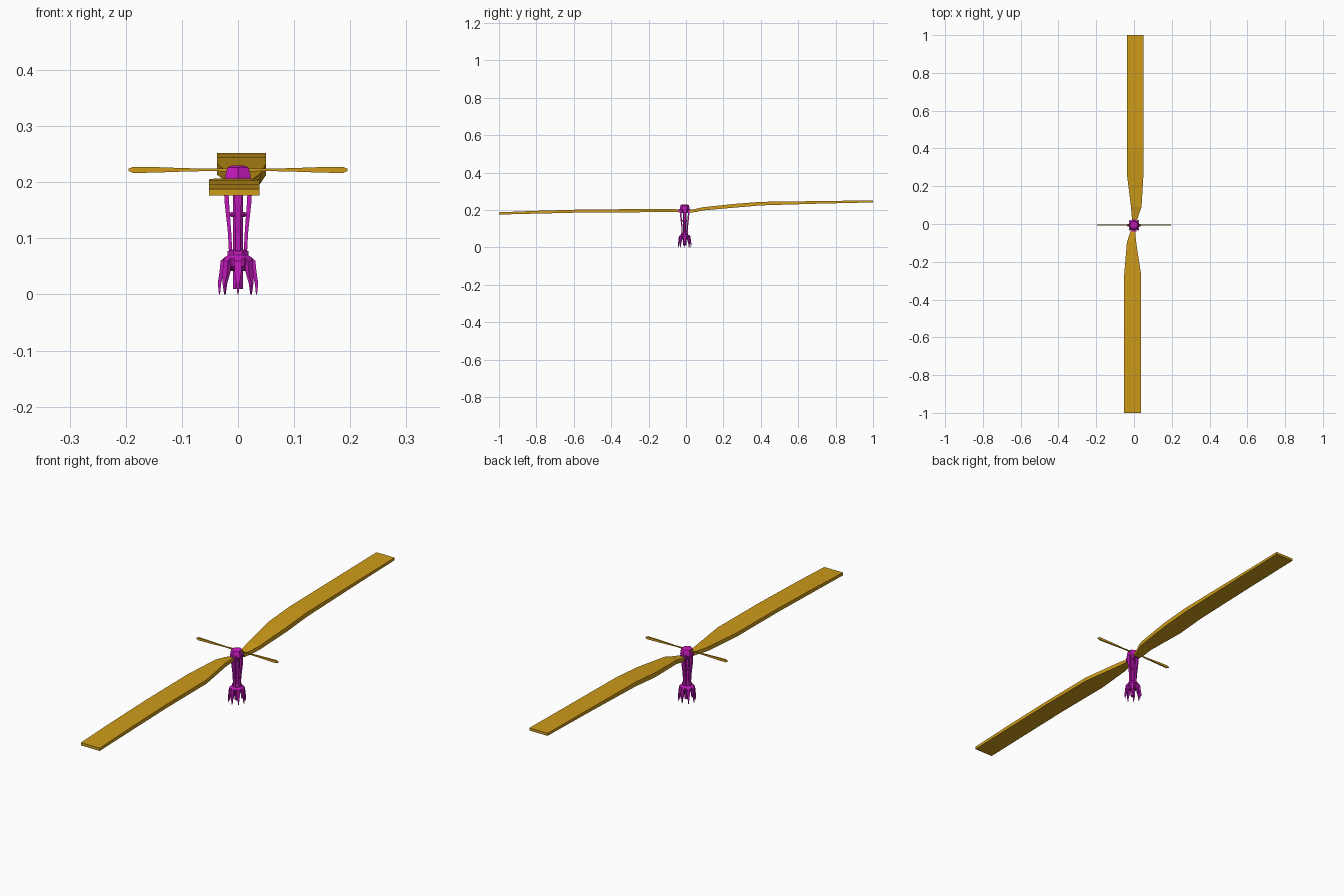
import bpy, bmesh, math
from mathutils import Vector, Matrix

if "Cube" in bpy.data.objects:
    bpy.data.objects.remove(bpy.data.objects["Cube"])

HUB_Y = -0.007


def material(name, color):
    m = bpy.data.materials.new(name)
    m.diffuse_color = color
    m.use_nodes = True
    m.node_tree.nodes["Principled BSDF"].inputs["Base Color"].default_value = m.diffuse_color
    return m


ORANGE = material("blade_orange", (0.62, 0.33, 0.01, 1))
MAGENTA = material("hub_magenta", (0.55, 0.01, 0.5, 1))


def loft(name, rings, mat):
    """Skin a list of equal-length point rings and cap both ends."""
    bm = bmesh.new()
    vs = [[bm.verts.new(p) for p in r] for r in rings]
    n = len(vs[0])
    for a, b in zip(vs, vs[1:]):
        for i in range(n):
            bm.faces.new((a[i], a[(i + 1) % n], b[(i + 1) % n], b[i]))
    bm.faces.new(vs[0])
    bm.faces.new(vs[-1])
    bmesh.ops.recalc_face_normals(bm, faces=bm.faces)
    me = bpy.data.meshes.new(name)
    bm.to_mesh(me)
    bm.free()
    me.materials.append(mat)
    ob = bpy.data.objects.new(name, me)
    bpy.context.collection.objects.link(ob)
    return ob


def lathe(name, profile, sides=8):
    """Vertical turned part from (radius, z) pairs."""
    rings = []
    for r, z in profile:
        rings.append([(r * math.cos(2 * math.pi * (i + .5) / sides),
                       r * math.sin(2 * math.pi * (i + .5) / sides) + HUB_Y, z)
                      for i in range(sides)])
    return loft(name, rings, MAGENTA)


def limb(name, path, angle):
    """Rectangular bar through (radius, z, half_width, half_depth), turned about the mast."""
    rot = Matrix.Rotation(angle, 3, 'Z')
    off = Vector((0, HUB_Y, 0))
    rings = [[rot @ Vector((r + sx * d, sy * w, z)) + off
              for sx, sy in ((-1, -1), (1, -1), (1, 1), (-1, 1))]
             for r, z, w, d in path]
    return loft(name, rings, MAGENTA)


def blade(name, stations):
    return loft(name, [[(x0, y, zb), (x1, y, zb), (x1, y, zt), (x0, y, zt)]
                       for y, x0, x1, zb, zt in stations], ORANGE)


# Main blades: y, left x, right x, bottom z, top z
blade("rear_main_blade", [
    (0.02, -.010, .016, .187, .201), (0.05, -.013, .026, .189, .206),
    (0.09, -.016, .040, .198, .215), (0.26, -.037, .050, .213, .233),
    (0.40, -.037, .050, .225, .244), (0.70, -.037, .050, .234, .248),
    (1.00, -.037, .050, .241, .252)])
blade("front_main_blade", [
    (-0.03, -.014, .006, .188, .202), (-0.06, -.026, .008, .189, .205),
    (-0.10, -.038, .012, .190, .207), (-0.27, -.052, .038, .188, .205),
    (-0.55, -.052, .038, .187, .203), (-0.80, -.052, .038, .181, .196),
    (-1.00, -.052, .038, .176, .188)])

# Stabiliser bar with a flat paddle at each end
for s, side in ((-1, "left"), (1, "right")):
    bar = []
    for x, hz, hy in ((.015, .003, .0025), (.05, .002, .002), (.10, .0032, .003),
                      (.15, .005, .003), (.187, .0055, .003), (.195, .002, .002)):
        bar.append([(s * x, HUB_Y + .002 + a * hy, .222 + b * hz)
                    for a, b in ((-1, -1), (1, -1), (1, 1), (-1, 1))])
    loft(side + "_stabiliser_paddle", bar, ORANGE)

# Mast and collars
lathe("mast", [(.010, .01), (.010, .20)])
lathe("rotor_head", [(.016, .185), (.027, .200), (.026, .212), (.022, .226), (.012, .230)], 6)
lathe("swashplate", [(.015, .042), (.027, .050), (.029, .064), (.020, .070), (.020, .077), (.013, .080)])
lathe("upper_collar", [(.014, .138), (.016, .142), (.014, .147)])

# Blade grips
for s, side in ((-1, "front"), (1, "rear")):
    loft(side + "_blade_grip", [[(a * .012, HUB_Y + s * d, .196 + b * .009)
                                 for a, b in ((-1, -1), (1, -1), (1, 1), (-1, 1))]
                                for d in (.005, .032)], MAGENTA)

# Pitch links, flaring upward from the swashplate to the head
for i in range(4):
    limb(f"pitch_link_{i + 1}", [(.013, .072, .005, .003), (.015, .11, .004, .003),
                                 (.020, .165, .006, .004), (.022, .205, .006, .004)],
         i * math.pi / 2)

# Hanging claws around the swashplate
for i in range(8):
    limb(f"claw_{i + 1}", [(.020, .066, .006, .004), (.027, .060, .006, .004),
                           (.029, .040, .006, .004), (.033, .020, .003, .003),
                           (.033, 0, .001, .001)], i * math.pi / 4)
